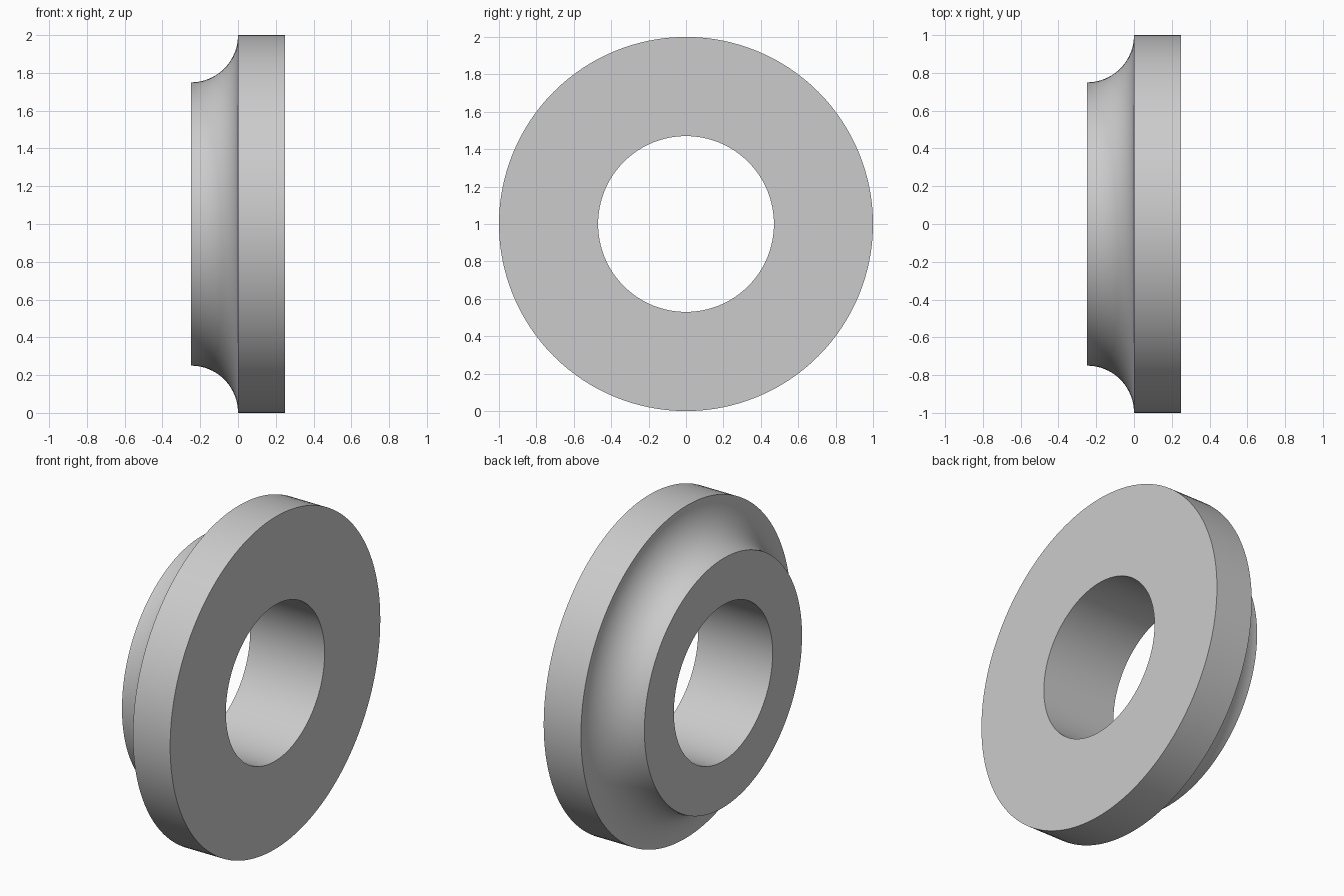
import bpy
import bmesh
from math import cos, sin, pi, radians
from mathutils import Vector

cube = bpy.data.objects.get("Cube")
if cube:
    bpy.data.objects.remove(cube, do_unlink=True)

# Overall dimensions
OUTER, BORE, HALF = 1.0, 0.47, 0.248
COVE_STEPS, SEGMENTS = 20, 128

grey = bpy.data.materials.new("light_grey")
grey.use_nodes = True
colour = (0.6, 0.6, 0.6, 1)
grey.diffuse_color = colour
bsdf = next(n for n in grey.node_tree.nodes if n.type == "BSDF_PRINCIPLED")
bsdf.inputs["Base Color"].default_value = colour

# Section (x, radius): bore, flat flange, concave cove down to the hub face
profile = [(-HALF, BORE), (HALF, BORE), (HALF, OUTER)]
for i in range(COVE_STEPS + 1):
    a = pi / 2 * i / COVE_STEPS
    profile.append((-HALF + HALF * cos(a), OUTER - 0.25 * sin(a)))

# Revolve the section around the x axis
bm = bmesh.new()
verts = [bm.verts.new((x, 0, 1 + r)) for x, r in profile]
edges = [bm.edges.new((v, verts[(i + 1) % len(verts)])) for i, v in enumerate(verts)]
bmesh.ops.spin(bm, geom=verts + edges, cent=Vector((0, 0, 1)), axis=Vector((1, 0, 0)),
               angle=2 * pi, steps=SEGMENTS, use_duplicate=False)
bmesh.ops.remove_doubles(bm, verts=bm.verts, dist=1e-4)
bmesh.ops.recalc_face_normals(bm, faces=bm.faces)
mesh = bpy.data.meshes.new("flanged_ring")
bm.to_mesh(mesh)
bm.free()
mesh.materials.append(grey)

ring = bpy.data.objects.new("flanged_ring", mesh)
bpy.context.collection.objects.link(ring)
bpy.ops.object.select_all(action="DESELECT")
ring.select_set(True)
bpy.context.view_layer.objects.active = ring
bpy.ops.object.shade_smooth_by_angle(angle=radians(30))
